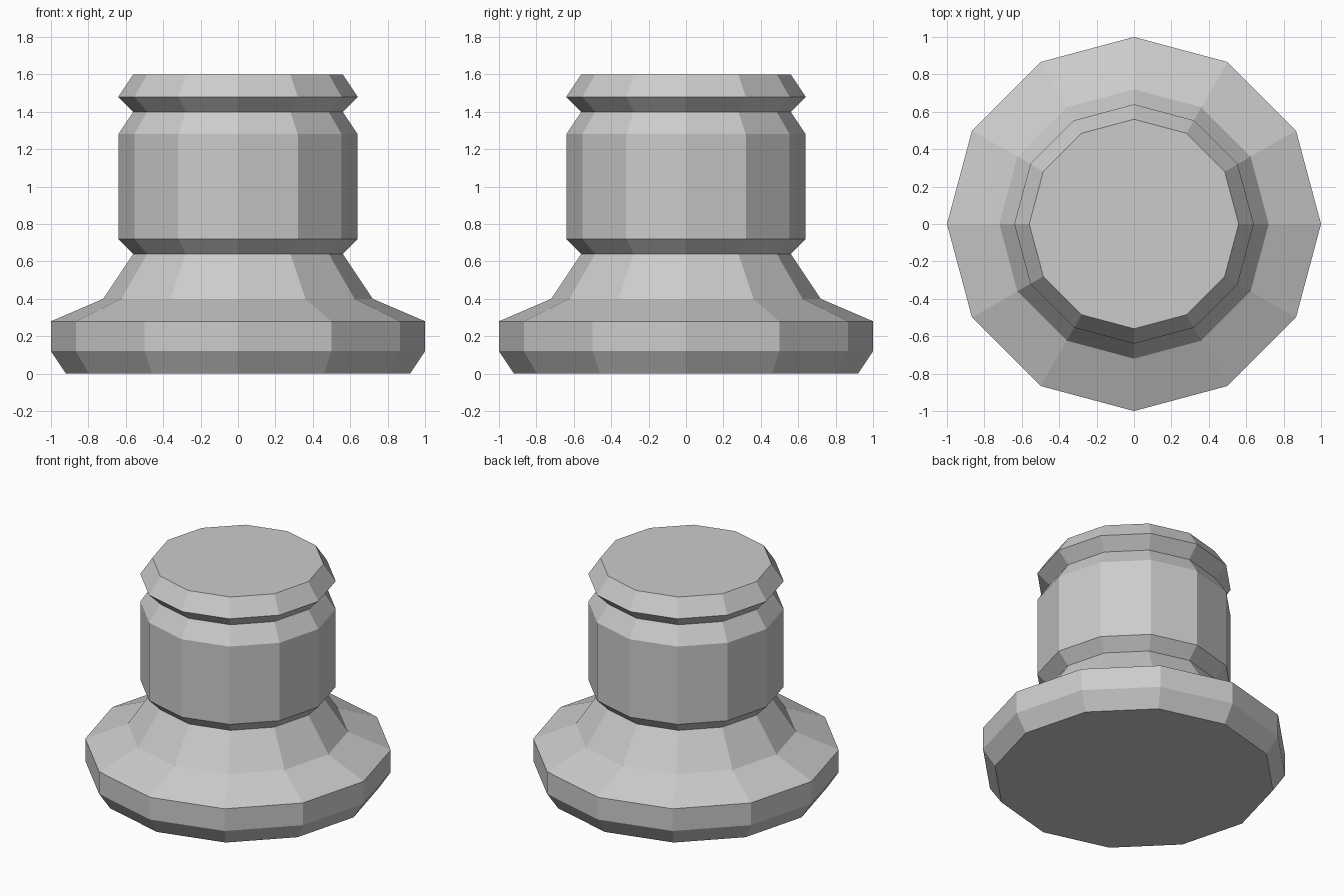
import bpy
import bmesh
from math import cos, sin, tau

SIDES = 12

cube = bpy.data.objects.get("Cube")
if cube:
    bpy.data.objects.remove(cube, do_unlink=True)

# Plain grey finish
grey = bpy.data.materials.new("plain_grey")
grey.use_nodes = True
colour = (0.6, 0.6, 0.6, 1)
grey.diffuse_color = colour
grey.node_tree.nodes["Principled BSDF"].inputs["Base Color"].default_value = colour


def lathe(name, profile, material):
    """Closed, flat-shaded solid turned from (radius, height) points."""
    bm = bmesh.new()
    rings = []
    for radius, z in profile:
        ring = [bm.verts.new((radius * cos(tau * i / SIDES),
                              radius * sin(tau * i / SIDES), z))
                for i in range(SIDES)]
        rings.append(ring)
    for low, high in zip(rings, rings[1:]):
        for i in range(SIDES):
            j = (i + 1) % SIDES
            bm.faces.new((low[i], low[j], high[j], high[i]))
    bm.faces.new(rings[0][::-1])
    bm.faces.new(rings[-1])
    mesh = bpy.data.meshes.new(name)
    bm.to_mesh(mesh)
    bm.free()
    mesh.materials.append(material)
    obj = bpy.data.objects.new(name, mesh)
    bpy.context.collection.objects.link(obj)
    return obj


# Flared foot, tapered neck, straight drum, groove and bevelled cap
pedestal_profile = [
    (0.92, 0), (1, 0.12), (1, 0.28),
    (0.72, 0.4), (0.56, 0.64),
    (0.64, 0.72), (0.64, 1.28),
    (0.56, 1.4), (0.64, 1.48), (0.56, 1.6),
]
lathe("pedestal", pedestal_profile, grey)
